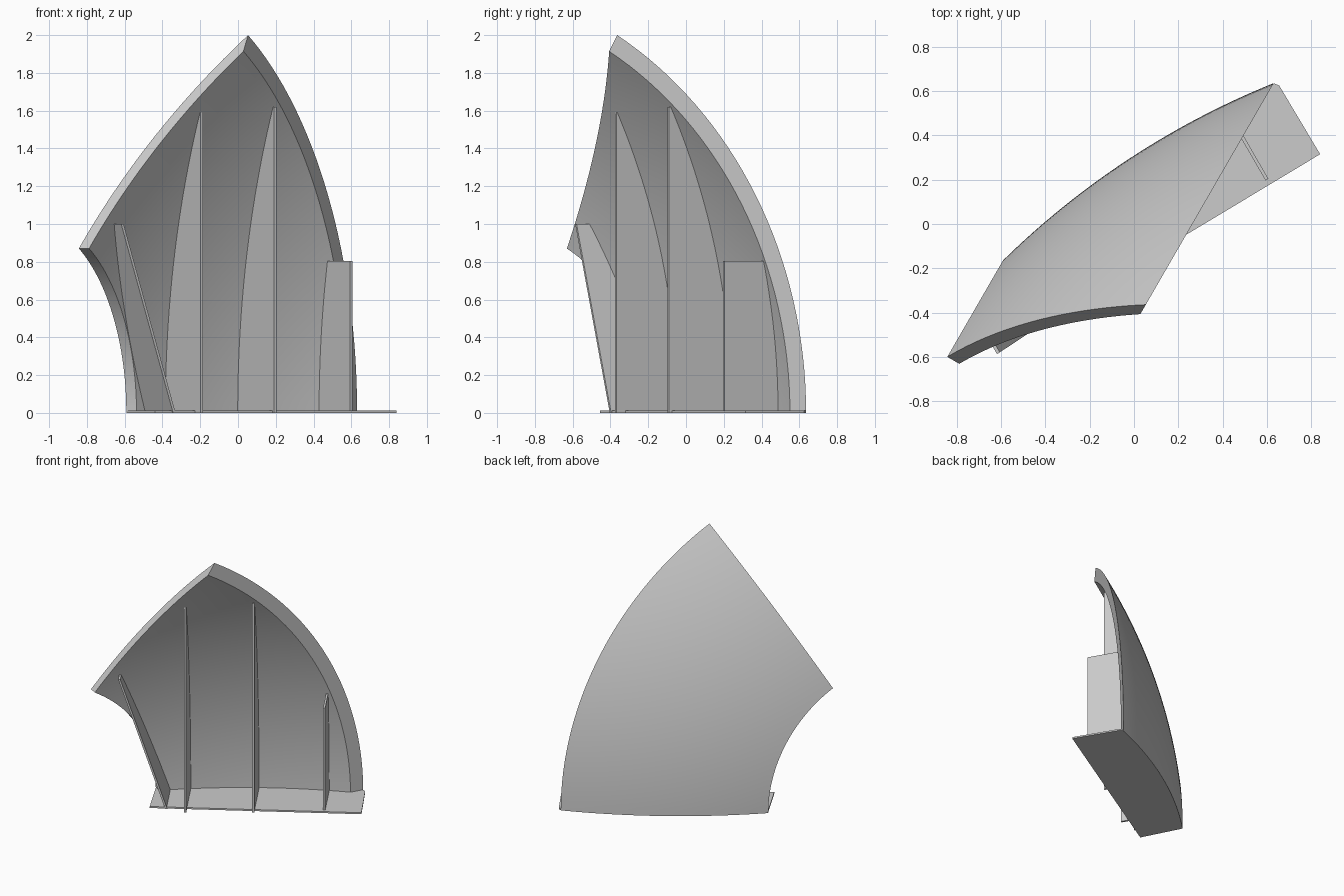
import bpy, bmesh
from math import sin, cos, asin, acos, sqrt, radians
from mathutils import Vector

cube = bpy.data.objects.get("Cube")
if cube:
    bpy.data.objects.remove(cube, do_unlink=True)

grey = bpy.data.materials.new("light_grey")
grey.use_nodes = True
grey.diffuse_color = (0.6, 0.6, 0.6, 1)
grey.node_tree.nodes["Principled BSDF"].inputs["Base Color"].default_value = (0.6, 0.6, 0.6, 1)

# Turned frame: P is the sphere axis, Q points out of the back, Z is up
P = Vector((cos(radians(30)), -sin(radians(30)), 0))
Q = Vector((sin(radians(30)), cos(radians(30)), 0))
Z = Vector((0, 0, 1))
ALONG = Vector((cos(radians(30)), sin(radians(30)), 0))   # along the plate front
INWARD = Vector((-sin(radians(30)), cos(radians(30)), 0))  # from front edge to shell
CENTRE = P * 3.183 - Q * 1.443
R_OUT, R_IN = 3.75, 3.69
R_SMALL, R_BIG = 1.005, 2.309   # edge circles round the axis
SWEEP = radians(60)


def on_sphere(radius, theta, phi):
    ring = radius * sin(theta)
    return CENTRE - P * radius * cos(theta) + Q * ring * cos(phi) + Z * ring * sin(phi)


def finish(bm, name, smooth=False):
    bmesh.ops.recalc_face_normals(bm, faces=bm.faces)
    mesh = bpy.data.meshes.new(name)
    bm.to_mesh(mesh)
    bm.free()
    mesh.materials.append(grey)
    obj = bpy.data.objects.new(name, mesh)
    bpy.context.collection.objects.link(obj)
    if smooth:
        bpy.ops.object.select_all(action='DESELECT')
        obj.select_set(True)
        bpy.context.view_layer.objects.active = obj
        bpy.ops.object.shade_smooth_by_angle(angle=radians(30))
    return obj


# Shell: a thick patch of a sphere
def build_shell(n=32):
    bm = bmesh.new()
    start = asin(R_SMALL / R_OUT)
    end = asin(R_BIG / R_OUT)
    spans = ((R_OUT, start, end),
             (R_IN, asin(R_SMALL / R_IN), acos(R_OUT * cos(end) / R_IN)))
    layers = []
    for radius, a, b in spans:
        layers.append([[bm.verts.new(on_sphere(radius, a + (b - a) * i / n, SWEEP * j / n))
                        for j in range(n + 1)] for i in range(n + 1)])
    for g in layers:
        for i in range(n):
            for j in range(n):
                bm.faces.new((g[i][j], g[i + 1][j], g[i + 1][j + 1], g[i][j + 1]))
    # rim walls between the two layers
    o, k = layers
    for s in range(n):
        for e in (0, n):
            bm.faces.new((o[e][s], o[e][s + 1], k[e][s + 1], k[e][s]))
            bm.faces.new((o[s][e], o[s + 1][e], k[s + 1][e], k[s][e]))
    finish(bm, "curved_shell", True)


# Base plate: curved back edge, straight front
def build_plate(n=24, thick=0.012):
    bm = bmesh.new()
    radius = R_OUT - 0.003
    a, b = asin(R_SMALL / radius), asin(R_BIG / radius)
    outline = [on_sphere(radius, a + (b - a) * i / n, 0) for i in range(n + 1)]
    outline += [Vector((0.655, 0.625, 0)), Vector((0.84, 0.315, 0)), Vector((-0.44, -0.455, 0))]
    face = bm.faces.new([bm.verts.new(v) for v in outline])
    top = bmesh.ops.extrude_face_region(bm, geom=[face])
    bmesh.ops.translate(bm, vec=Z * thick,
                        verts=[v for v in top["geom"] if isinstance(v, bmesh.types.BMVert)])
    finish(bm, "base_plate")


# Fin: straight front edge, back edge following the inside of the shell
def build_fin(name, foot, lean, height, n=20, thick=0.015):
    bm = bmesh.new()
    rows = []
    for i in range(n + 1):
        z = height * i / n
        front = Vector((foot[0] + lean[0] * z, foot[1] + lean[1] * z, z))
        d = front - CENTRE
        reach = d.dot(INWARD)
        t = -reach + sqrt(reach ** 2 - d.length_squared + (R_IN + 0.006) ** 2)
        back = front + INWARD * t
        side = ALONG * thick / 2
        rows.append([bm.verts.new(v) for v in (front - side, front + side, back + side, back - side)])
    for low, high in zip(rows, rows[1:]):
        for k in range(4):
            m = (k + 1) % 4
            bm.faces.new((low[k], low[m], high[m], high[k]))
    bm.faces.new(rows[0])
    bm.faces.new(rows[-1])
    finish(bm, name)


build_shell()
build_plate()
build_fin("leaning_fin", (-0.337, -0.40), (-0.275, -0.183), 1.0)
build_fin("tall_fin_right", (-0.193, -0.373), (0, 0), 1.59)
build_fin("tall_fin_left", (0.198, -0.095), (0, 0), 1.62)
build_fin("short_fin", (0.6, 0.2), (0, 0), 0.805)
